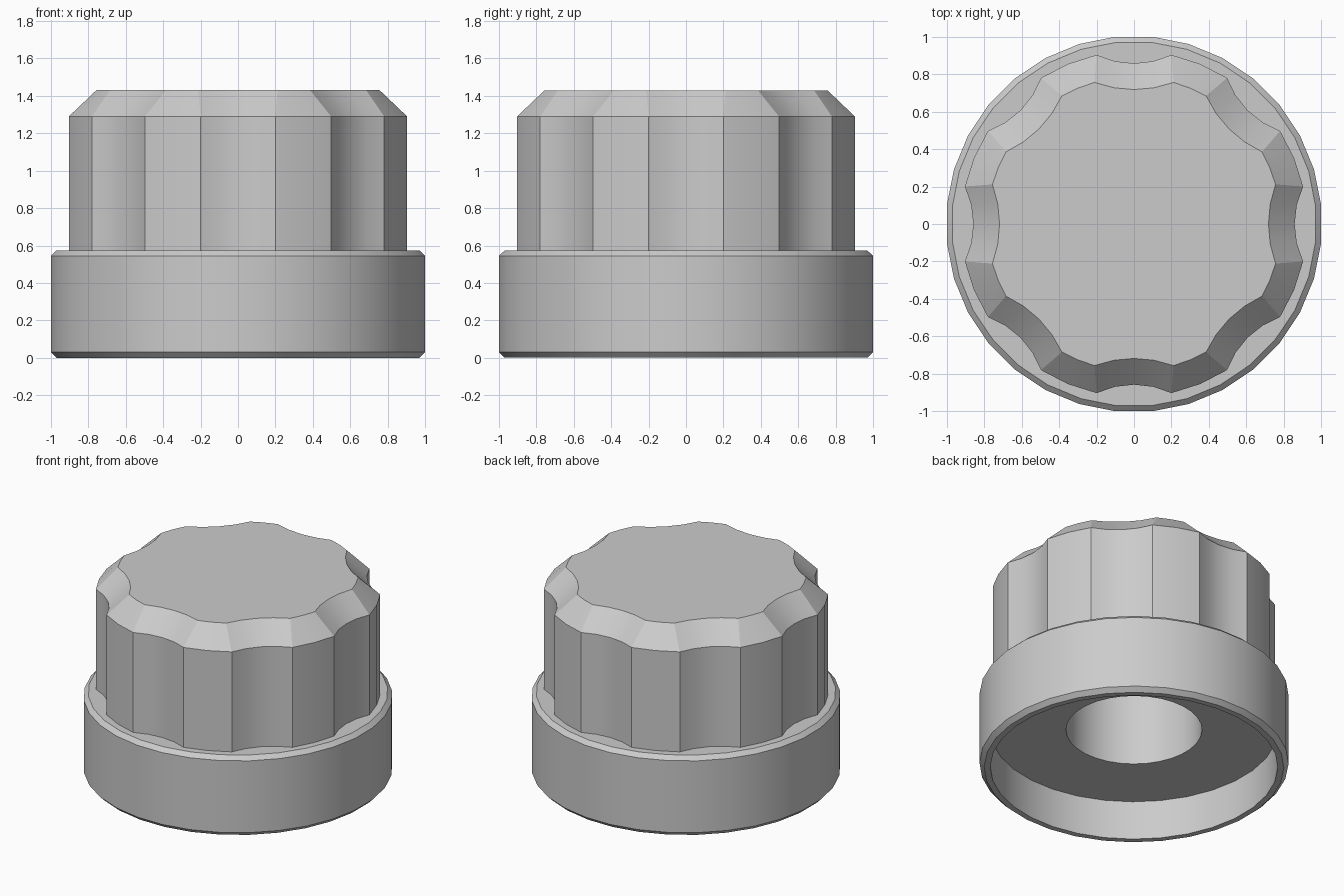
import bpy, bmesh
from math import sin, cos, acos, asin, radians, pi, tau

old = bpy.data.objects.get("Cube")
if old:
    bpy.data.objects.remove(old, do_unlink=True)

grey = bpy.data.materials.new("grey plastic")
grey.use_nodes = True
COLOUR = (0.6, 0.6, 0.6, 1)
grey.diffuse_color = COLOUR
grey.node_tree.nodes["Principled BSDF"].inputs["Base Color"].default_value = COLOUR


def skin_rings(name, rings, cap_start=False, cap_end=False):
    """Join equal-length point rings with quads, optionally capping the ends."""
    bm = bmesh.new()
    loops = [[bm.verts.new(p) for p in ring] for ring in rings]
    n = len(loops[0])
    for a, b in zip(loops, loops[1:]):
        for i in range(n):
            j = (i + 1) % n
            bm.faces.new((a[i], a[j], b[j], b[i]))
    if cap_start:
        bm.faces.new(loops[0][::-1])
    if cap_end:
        bm.faces.new(loops[-1])
    mesh = bpy.data.meshes.new(name)
    bm.to_mesh(mesh)
    bm.free()
    mesh.materials.append(grey)
    obj = bpy.data.objects.new(name, mesh)
    bpy.context.collection.objects.link(obj)
    bpy.ops.object.select_all(action='DESELECT')
    obj.select_set(True)
    bpy.context.view_layer.objects.active = obj
    bpy.ops.object.shade_smooth_by_angle(angle=radians(20))
    return obj


def circle(radius, z, sides=32):
    r = radius / cos(pi / sides)
    return [(r * cos(tau * (i + 0.5) / sides), r * sin(tau * (i + 0.5) / sides), z)
            for i in range(sides)]


FLUTES, LAND_R, FLUTE_R, FLUTE_C = 8, 0.925, 0.467, 1.325


def fluted_ring(inset, z, flute_steps=4, land_steps=2):
    """Circle with concave flutes, offset inwards by inset."""
    land, flute = LAND_R - inset, FLUTE_R + inset
    half = acos((FLUTE_C**2 + land**2 - flute**2) / (2 * FLUTE_C * land))
    swing = asin(land * sin(half) / flute)
    points = []
    for k in range(FLUTES):
        turn = tau * k / FLUTES
        local = []
        for i in range(flute_steps + 1):        # concave flute
            t = swing * (2 * i / flute_steps - 1)
            local.append((FLUTE_C - flute * cos(t), flute * sin(t)))
        for i in range(1, land_steps):          # convex land between flutes
            t = half + (tau / FLUTES - 2 * half) * i / land_steps
            local.append((land * cos(t), land * sin(t)))
        points += [(x * cos(turn) - y * sin(turn), x * sin(turn) + y * cos(turn), z)
                   for x, y in local]
    return points


# Collar: chamfered skirt, hollow underneath, with a blind shaft bore
profile = [(0.44, 1.1), (0.44, 0.28), (0.93, 0.28), (0.93, 0), (0.97, 0),
           (1, 0.03), (1, 0.545), (0.97, 0.573), (0.6, 0.573)]
collar = skin_rings("collar", [circle(r, z) for r, z in profile])
bore_end = skin_rings("bore_end", [circle(0.44, 1.1), circle(0.2, 1.1)], cap_end=True)
bore_end.data.flip_normals()

# Grip: fluted body with a chamfered top
grip = skin_rings("grip", [fluted_ring(0, 0.573), fluted_ring(0, 1.29),
                           fluted_ring(0.14, 1.43)], cap_end=True)

# Turn the collar's faces outwards if the profile direction left them inverted
skirt = max(collar.data.polygons, key=lambda p: p.center.xy.length)
if skirt.normal.xy.dot(skirt.center.xy) < 0:
    collar.data.flip_normals()
